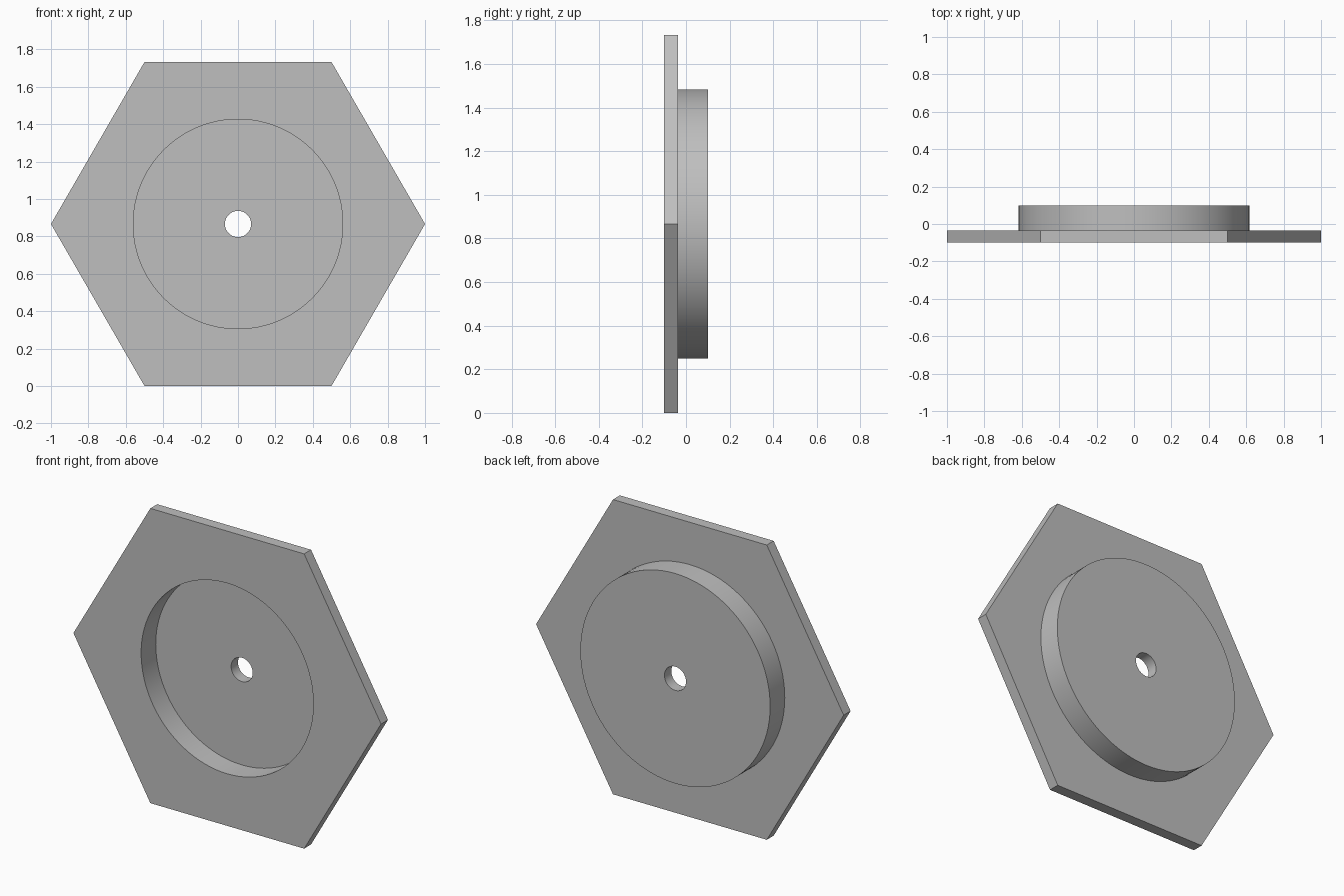
import bpy, bmesh, math

cube = bpy.data.objects.get("Cube")
if cube:
    bpy.data.objects.remove(cube, do_unlink=True)

SEGMENTS = 96                      # multiple of six, so hexagon corners are exact
APOTHEM = math.cos(math.pi / 6)    # hexagon with corner radius 1
FRONT, FLANGE_BACK, BACK, FLOOR = -0.1, -0.036, 0.1, 0.036
HOLE, RECESS, DISC = 0.07, 0.56, 0.617


def hexagon(angle):
    return APOTHEM / math.cos(angle % (math.pi / 3) - math.pi / 6)


def circle(radius):
    return lambda angle: radius


def add_ring(bm, radius_at, y):
    ring = []
    for i in range(SEGMENTS):
        a = 2 * math.pi * i / SEGMENTS
        r = radius_at(a)
        ring.append(bm.verts.new((r * math.cos(a), y, APOTHEM + r * math.sin(a))))
    return ring


# Flat grey metal
grey = bpy.data.materials.new("grey_metal")
grey.use_nodes = True
colour = (0.52, 0.52, 0.52, 1)
grey.diffuse_color = colour
grey.node_tree.nodes["Principled BSDF"].inputs["Base Color"].default_value = colour

# Closed section: hole, recess floor, recess wall, hexagonal flange, raised disc
section = [
    (circle(HOLE), FLOOR),
    (circle(RECESS), FLOOR),
    (circle(RECESS), FRONT),
    (hexagon, FRONT),
    (hexagon, FLANGE_BACK),
    (circle(DISC), FLANGE_BACK),
    (circle(DISC), BACK),
    (circle(HOLE), BACK),
]
bm = bmesh.new()
rings = [add_ring(bm, radius, y) for radius, y in section]
for k, ring in enumerate(rings):
    following = rings[(k + 1) % len(rings)]
    for i in range(SEGMENTS):
        j = (i + 1) % SEGMENTS
        bm.faces.new((ring[i], ring[j], following[j], following[i]))
bmesh.ops.recalc_face_normals(bm, faces=bm.faces[:])

mesh = bpy.data.meshes.new("hexagonal_flange_cup")
bm.to_mesh(mesh)
bm.free()
mesh.materials.append(grey)
cup = bpy.data.objects.new("hexagonal_flange_cup", mesh)
bpy.context.collection.objects.link(cup)

# Smooth round walls, crisp edges
bpy.ops.object.select_all(action="DESELECT")
cup.select_set(True)
bpy.context.view_layer.objects.active = cup
bpy.ops.object.shade_smooth_by_angle(angle=math.radians(30))
